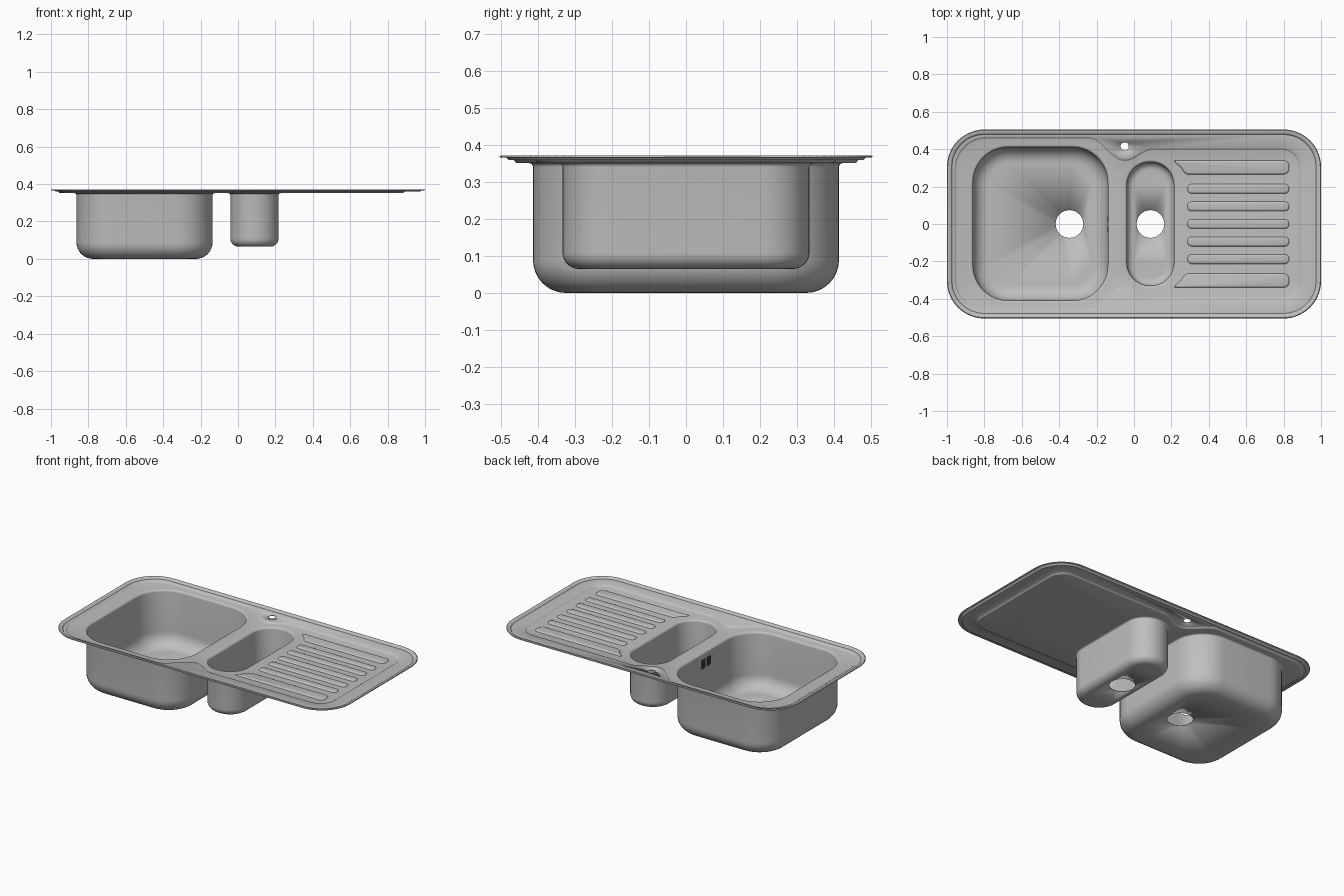
import bpy, bmesh
from math import sin, cos, pi
from mathutils import Vector

if "Cube" in bpy.data.objects:
    bpy.data.objects.remove(bpy.data.objects["Cube"])


def material(name, rgb, rough):
    m = bpy.data.materials.new(name)
    m.use_nodes = True
    col = (*rgb, 1)
    m.diffuse_color = col
    bsdf = m.node_tree.nodes["Principled BSDF"]
    bsdf.inputs["Base Color"].default_value = col
    bsdf.inputs["Roughness"].default_value = rough
    return m


steel = material("brushed steel grey", (0.52, 0.52, 0.52), 0.5)
dark = material("overflow dark grey", (0.04, 0.04, 0.04), 0.8)


# ---- outline helpers (all outlines run counter-clockwise) ----
def arc(cx, cy, r, a0, a1, n=12):
    angles = [a0 + (a1 - a0) * i / n for i in range(n + 1)]
    return [Vector((cx + r * cos(a), cy + r * sin(a))) for a in angles]


def rounded(x0, x1, y0, y1, r, n=12):
    return (arc(x1 - r, y1 - r, r, 0, pi / 2, n) + arc(x0 + r, y1 - r, r, pi / 2, pi, n)
            + arc(x0 + r, y0 + r, r, pi, 1.5 * pi, n) + arc(x1 - r, y0 + r, r, 1.5 * pi, 2 * pi, n))


def circle(cx, cy, r, n=32):
    return arc(cx, cy, r, 0, 2 * pi, n)[:-1]


def ease(p, q, n=12):
    """S-shaped run from p to q, without its first point."""
    return [Vector((p[0] + (q[0] - p[0]) * i / n,
                    p[1] + (q[1] - p[1]) * (1 - cos(pi * i / n)) / 2)) for i in range(1, n + 1)]


def inset(pts, d):
    out = []
    for i, p in enumerate(pts):
        a = (p - pts[i - 1]).normalized()
        b = (pts[(i + 1) % len(pts)] - p).normalized()
        na, nb = Vector((-a.y, a.x)), Vector((-b.y, b.x))
        m = (na + nb).normalized()
        out.append(p + m * d / max(m.dot(na), 0.3))
    return out


def ring(bm, pts, z):
    vs = [bm.verts.new((p.x, p.y, z)) for p in pts]
    for i in range(len(vs)):
        bm.edges.new((vs[i - 1], vs[i]))
    return vs


def loft(bm, outline, profile):
    """Skin a stack of (inset, z) rings; return the first and last ring."""
    rings = [ring(bm, inset(outline, d), z) for d, z in profile]
    for lo, hi in zip(rings, rings[1:]):
        for i in range(len(lo)):
            bm.faces.new((lo[i - 1], lo[i], hi[i], hi[i - 1]))
    return rings[0], rings[-1]


def fill(bm, *rings):
    """Flat fill of an outer ring with holes."""
    edges = [bm.edges.get((r[i - 1], r[i])) for r in rings for i in range(len(r))]
    bmesh.ops.triangle_fill(bm, use_beauty=True, edges=edges, normal=(0, 0, 1))


def finish(bm, name, mat, smooth=True):
    bmesh.ops.recalc_face_normals(bm, faces=bm.faces[:])
    if sum(f.normal.z * f.calc_area() for f in bm.faces) < -1e-4:
        bmesh.ops.reverse_faces(bm, faces=bm.faces[:])
    me = bpy.data.meshes.new(name)
    bm.to_mesh(me)
    bm.free()
    me.materials.append(mat)
    ob = bpy.data.objects.new(name, me)
    bpy.context.collection.objects.link(ob)
    if smooth:
        bpy.ops.object.select_all(action='DESELECT')
        ob.select_set(True)
        bpy.context.view_layer.objects.active = ob
        bpy.ops.object.shade_smooth_by_angle(angle=0.6)
    return ob


RIM, LEDGE, DECK = 0.372, 0.363, 0.355

# ---- pressed sheet: rim, ledge, sunken deck and both bowls ----
bm = bmesh.new()
rim = rounded(-1, 1, -0.505, 0.505, 0.2, 16)
_, ledge_edge = loft(bm, rim, [(0, RIM - 0.003), (0.004, RIM), (0.019, RIM - 0.001),
                               (0.023, RIM - 0.004), (0.027, LEDGE)])

# sunken deck outline, waisted between the bowls
dip = (-0.05, 0.345)
back = (arc(0.79, 0.305, 0.1, 0, pi / 2) + [Vector((0.1, 0.405))]
        + ease((0.1, 0.405), dip) + ease(dip, (-0.24, 0.465))
        + arc(-0.79, 0.295, 0.17, pi / 2, pi))
deck = back + [Vector((p.x, -p.y)) for p in reversed(back)]
deck_top, deck_floor = loft(bm, deck, [(0, LEDGE), (0.003, LEDGE - 0.002),
                                       (0.007, DECK + 0.001), (0.01, DECK)])
tap_hole = ring(bm, circle(-0.05, 0.415, 0.022), LEDGE)
fill(bm, ledge_edge, deck_top, tap_hole)


def bowl(outline, floor_z, fillet, drain):
    lip = 0.014
    prof = [(-lip * (1 - sin(a)), DECK - lip * (1 - cos(a)))
            for a in (pi / 2 * i / 4 for i in range(5))]
    prof += [(fillet * (1 - cos(a)), floor_z + fillet * (1 - sin(a)))
             for a in (pi / 2 * i / 8 for i in range(9))]
    top, floor = loft(bm, outline, prof)
    fill(bm, floor, ring(bm, circle(*drain, 0.074), floor_z))
    return top


main_top = bowl(rounded(-0.86, -0.14, -0.41, 0.41, 0.19), 0.004, 0.085, (-0.345, 0))
small_top = bowl(rounded(-0.037, 0.213, -0.33, 0.33, 0.122), 0.069, 0.04, (0.088, 0))
fill(bm, deck_floor, main_top, small_top)

sheet = finish(bm, "sink_sheet", steel)
solid = sheet.modifiers.new("sheet thickness", 'SOLIDIFY')
solid.thickness = 0.004
solid.offset = -1

# ---- raised drainer ribs ----
bm = bmesh.new()
outlines = [rounded(0.285, 0.83, y - 0.026, y + 0.026, 0.024, 6)
            for y in (-0.188, -0.094, 0, 0.094, 0.188)]
wide = (arc(0.8, 0.31, 0.03, 0, pi / 2, 6)
        + [Vector(p) for p in ((0.215, 0.34), (0.222, 0.325), (0.25, 0.303), (0.268, 0.275), (0.285, 0.265))]
        + arc(0.8, 0.295, 0.03, 1.5 * pi, 2 * pi, 6))
outlines += [wide, [Vector((p.x, -p.y)) for p in reversed(wide)]]
for o in outlines:
    bottom, top = loft(bm, o, [(0, DECK - 0.001), (0.002, DECK + 0.002),
                               (0.006, DECK + 0.006), (0.01, DECK + 0.007)])
    bm.faces.new(top)
    bm.faces.new(bottom[::-1])
finish(bm, "drainer_ribs", steel)

# ---- overflow slots on the main bowl wall ----
bm = bmesh.new()
for y in (-0.028, 0.028):
    cube = bmesh.ops.create_cube(bm, size=1)["verts"]
    bmesh.ops.scale(bm, verts=cube, vec=(0.004, 0.036, 0.055))
    bmesh.ops.translate(bm, verts=cube, vec=(-0.141, y, 0.285))
finish(bm, "overflow_slots", dark, smooth=False)
